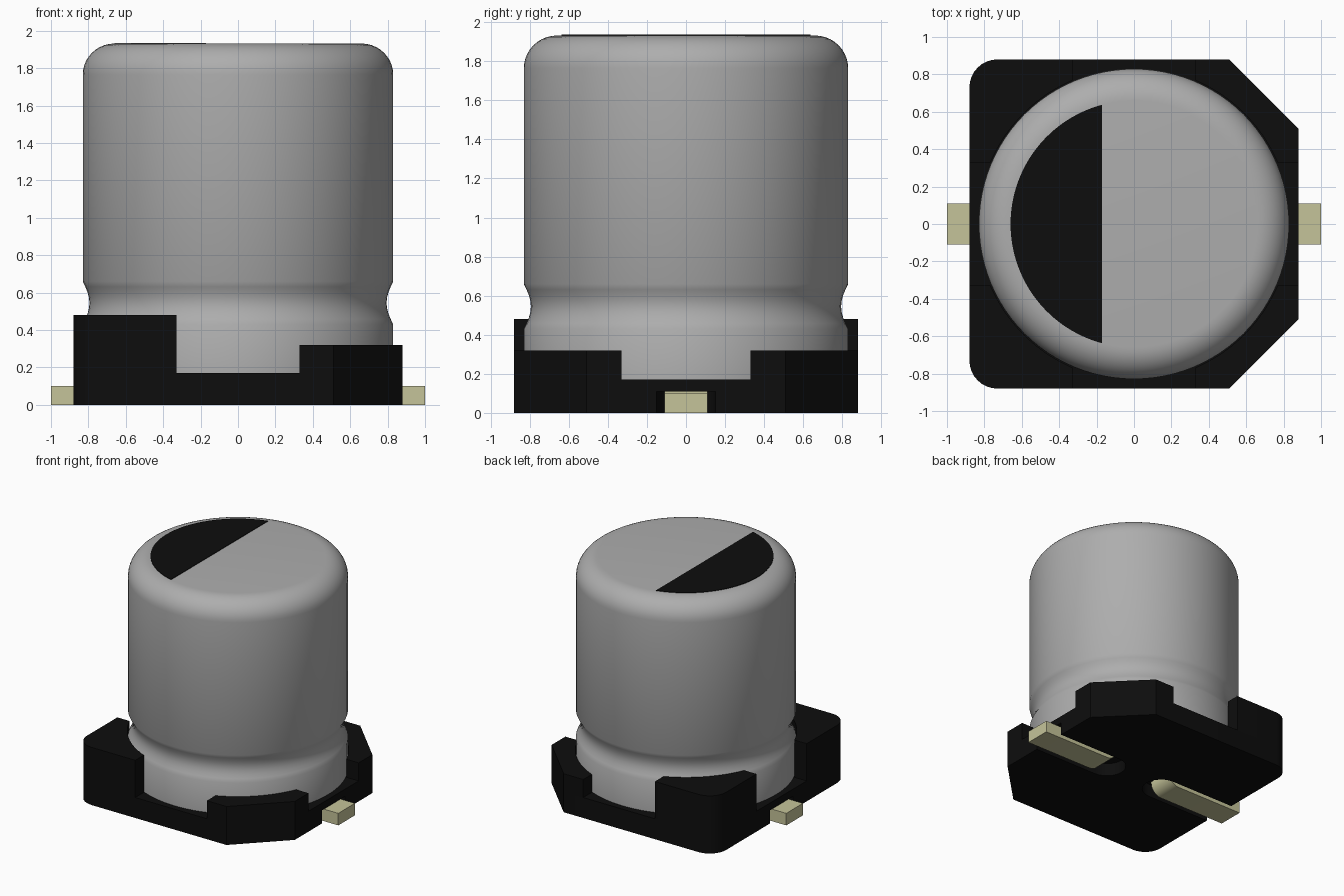
import bpy, bmesh, math
from math import cos, sin, pi

cube = bpy.data.objects.get("Cube")
if cube:
    bpy.data.objects.remove(cube)


def material(name, rgb, rough=0.6):
    m = bpy.data.materials.new(name)
    m.use_nodes = True
    m.diffuse_color = (*rgb, 1)
    bsdf = m.node_tree.nodes["Principled BSDF"]
    bsdf.inputs["Base Color"].default_value = (*rgb, 1)
    bsdf.inputs["Roughness"].default_value = rough
    return m


GREY = material("aluminium grey", (0.42, 0.42, 0.42))
BLACK = material("plastic black", (0.004, 0.004, 0.004))
TAN = material("tinned tan", (0.56, 0.55, 0.32))


def finish(bm, name, mat, smooth=None):
    bmesh.ops.recalc_face_normals(bm, faces=bm.faces)
    me = bpy.data.meshes.new(name)
    bm.to_mesh(me)
    bm.free()
    me.materials.append(mat)
    ob = bpy.data.objects.new(name, me)
    bpy.context.collection.objects.link(ob)
    if smooth:
        bpy.ops.object.select_all(action='DESELECT')
        ob.select_set(True)
        bpy.context.view_layer.objects.active = ob
        bpy.ops.object.shade_smooth_by_angle(angle=math.radians(smooth))
    return ob


def extrude(name, outline, lo, hi, mat, axis='z', smooth=20):
    """Prism from a 2D outline, along z or along y (outline in x, z)."""
    bm = bmesh.new()
    put = (lambda a, b, h: (a, b, h)) if axis == 'z' else (lambda a, b, h: (a, h, b))
    rings = [[bm.verts.new(put(a, b, h)) for a, b in outline] for h in (lo, hi)]
    n = len(outline)
    for ring in rings:
        bm.faces.new(ring)
    for i in range(n):
        j = (i + 1) % n
        bm.faces.new((rings[0][i], rings[0][j], rings[1][j], rings[1][i]))
    return finish(bm, name, mat, smooth)


def lathe(name, profile, mat, seg=96):
    bm = bmesh.new()
    rings = [[bm.verts.new((r * cos(2 * pi * i / seg), r * sin(2 * pi * i / seg), z))
              for i in range(seg)] for r, z in profile]
    for a, b in zip(rings, rings[1:]):
        for i in range(seg):
            j = (i + 1) % seg
            bm.faces.new((a[i], a[j], b[j], b[i]))
    bm.faces.new(rings[0])
    bm.faces.new(rings[-1])
    return finish(bm, name, mat, 35)


def arc(cx, cy, r, a0, a1, n, ry=None):
    ry = ry or r
    return [(cx + r * cos(math.radians(a0 + (a1 - a0) * i / n)),
             cy + ry * sin(math.radians(a0 + (a1 - a0) * i / n))) for i in range(n + 1)]


# Can: straight wall, shallow crimp groove, rounded shoulder
R, TOP = 0.83, 1.932
can = [(R, 0.165), (R, 0.43)]
can += [(R - 0.036 * sin(pi * t / 8), 0.43 + 0.23 * t / 8) for t in range(1, 8)]
can += [(R, 0.66)] + arc(0.66, 1.765, 0.17, 0, 90, 10, TOP - 1.765)
lathe("can", can, GREY)

# Polarity mark on the lid: thin circular segment
half = math.degrees(math.acos(0.17 / 0.66))
extrude("polarity_mark", arc(0, 0, 0.66, 180 - half, 180 + half, 48),
        TOP - 0.001, TOP + 0.004, BLACK)

# Base plate: two chamfered corners on +x, two rounded on -x
H, C, RC = 0.88, 0.51, 0.15
round_back = arc(-H + RC, H - RC, RC, 90, 180, 8)
round_front = arc(-H + RC, -H + RC, RC, 180, 270, 8)
chamfer_front = [(C, -H), (H, -C)]
chamfer_back = [(H, C), (C, H)]
extrude("base_plate", chamfer_back + round_back + round_front + chamfer_front,
        0.11, 0.17, BLACK)

# Lower base layer, with a round-ended slot for each lead
slot_right = [(H, -0.15)] + arc(0.28, 0, 0.15, 270, 90, 12) + [(H, 0.15)]
slot_left = [(-x, -y) for x, y in slot_right]
extrude("base_underside", slot_right + chamfer_back + round_back + slot_left
        + round_front + chamfer_front, 0.0, 0.11, BLACK)

# Corner posts hugging the can: tall on -x, short on +x
G = 0.33
a = math.degrees(math.acos(G / 0.835))
inner = arc(0, 0, 0.835, a, 90 - a, 16)
corners = {"left": ([(H, G)] + chamfer_back + [(G, H)], 1, 0.32),
           "right": ([(H, G)] + [(-x, y) for x, y in reversed(round_back)] + [(G, H)], -1, 0.48)}
for side, (outer, sx, height) in corners.items():
    for end, sy in (("front", -1), ("back", 1)):
        pts = [(x * sx, y * sy) for x, y in outer + inner]
        extrude(f"{end}_{side}_post", pts, 0.17, height, BLACK)

# Leads: flat strip whose inner end bends up into the base
lead = [(1.0, 0.0), (1.0, 0.1), (0.40, 0.1), (0.40, 0.14), (0.27, 0.14)]
lead += arc(0.37, 0.1, 0.10, 180, 270, 8)
for side, s in (("left", 1), ("right", -1)):
    extrude(f"{side}_lead", [(x * s, z) for x, z in lead], -0.11, 0.11, TAN, 'y')
